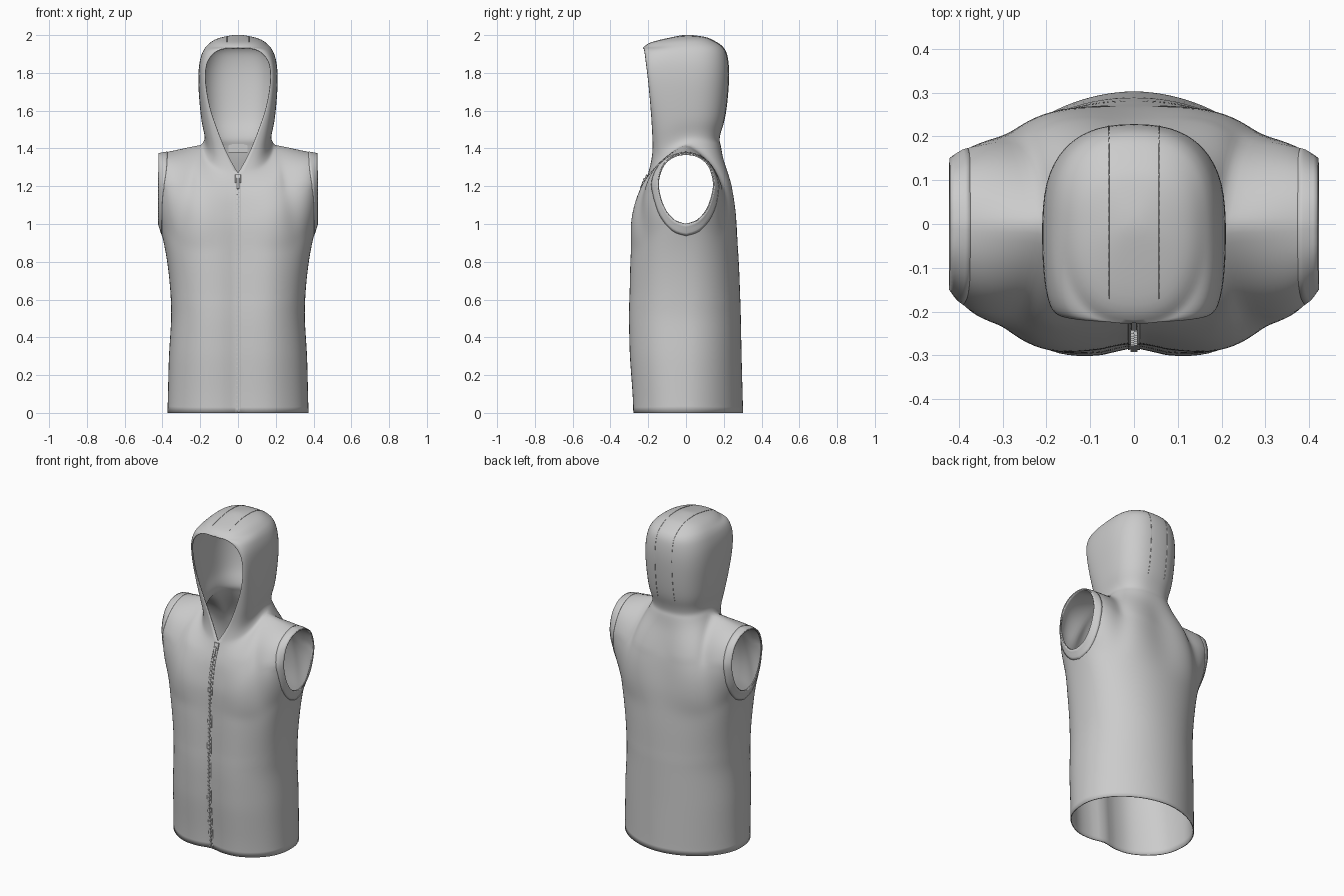
import bpy, bmesh, math
from mathutils import Vector, Matrix
from mathutils.bvhtree import BVHTree

if "Cube" in bpy.data.objects:
    bpy.data.objects.remove(bpy.data.objects["Cube"])

NECK, SHOULDER = 14, 10          # columns along neck seam and shoulder seam
NU = NECK + SHOULDER


def table(tab, z):
    """Linear lookup in (z, value) pairs."""
    for (z0, a), (z1, b) in zip(tab, tab[1:]):
        if z <= z1:
            return a + (b - a) * (z - z0) / (z1 - z0)
    return tab[-1][1]


def spline(pts, n):
    """Catmull-Rom through pts (any dimension), n samples per span."""
    p = [pts[0]] + list(pts) + [pts[-1]]
    out = []
    for i in range(1, len(p) - 2):
        for k in range(n):
            t = k / n
            out.append([0.5 * (2 * b + (c - a) * t + (2 * a - 5 * b + 4 * c - d) * t * t
                               + (3 * b - a - 3 * c + d) * t ** 3)
                        for a, b, c, d in zip(p[i - 1], p[i], p[i + 1], p[i + 2])])
    return out + [list(pts[-1])]


def add_grid(bm, rows, flip=False):
    """Quads between equal-length rows of points."""
    vs = [[bm.verts.new(p) for p in r] for r in rows]
    for a, b in zip(vs, vs[1:]):
        for i in range(len(a) - 1):
            f = [a[i], a[i + 1], b[i + 1], b[i]]
            bm.faces.new(f[::-1] if flip else f)


def finish(name, bm, thickness=0, offset=-1, smooth=True):
    me = bpy.data.meshes.new(name)
    bm.to_mesh(me)
    ob = bpy.data.objects.new(name, me)
    bpy.context.collection.objects.link(ob)
    if smooth:
        for p in me.polygons:
            p.use_smooth = True
    if thickness:
        m = ob.modifiers.new("thickness", 'SOLIDIFY')
        m.thickness, m.offset = thickness, offset
    return ob


def sc(i, n, p=0.8):
    """Superellipse sine, cosine at step i of n over a quarter turn."""
    a = math.pi / 2 * i / n
    return max(0, math.sin(a)) ** p, max(0, math.cos(a)) ** p


# Torso profiles: half width, front depth, back depth by height
WIDTH = [(0, .374), (.3, .367), (.52, .352), (.7, .363), (.85, .383), (.95, .405), (1, .42)]
FRONT = [(0, .278), (.1, .282), (.3, .297), (.5, .302), (.8, .294), (1, .277), (1.15, .245), (1.27, .2)]
BACK = [(0, .303), (.3, .295), (.6, .289), (.8, .282), (1, .264), (1.2, .232), (1.35, .194), (1.42, .185)]
CHEST = .85

# Armhole half outline (depth, height), bottom to top
ARM = [(0, 1.0), (.06, 1.02), (.112, 1.08), (.143, 1.17), (.145, 1.24), (.118, 1.315), (.062, 1.36), (0, 1.372)]
ARM_X = .42

# Hood levels: opening edge x, y, z / side half width, z / back y, z
HOOD = [(0, -.20, 1.27, .19, 1.43, .185, 1.42), (.035, -.185, 1.33, .178, 1.455, .178, 1.445),
        (.07, -.177, 1.40, .18, 1.49, .187, 1.49), (.11, -.18, 1.50, .194, 1.55, .206, 1.55),
        (.15, -.188, 1.62, .204, 1.64, .22, 1.64), (.172, -.2, 1.75, .211, 1.75, .229, 1.75),
        (.165, -.212, 1.85, .207, 1.84, .229, 1.83), (.12, -.22, 1.91, .194, 1.895, .22, 1.895),
        (.06, -.224, 1.93, .18, 1.925, .204, 1.93), (0, -.226, 1.935, .162, 1.948, .18, 1.953),
        (0, -.19, 1.962, .127, 1.975, .132, 1.98), (0, -.08, 1.988, .07, 1.993, .09, 1.993),
        (0, 0, 2.004, 0, 2.004, 0, 2.004)]


def hood_arc(row):
    xe, ye, ze, w, zs, yb, zb = row
    xe = max(0, xe)
    front, back = [], []
    for i in range(NECK + 1):
        s, c = sc(i, NECK)
        k = math.cos(math.pi / 2 * i / NECK)
        front.append(Vector((xe + (w - xe) * s, ye * c, zs + (ze - zs) * k)))
        back.append(Vector((w * s, yb * c, zs + (zb - zs) * k)))
    return front, back              # each runs centre -> side


def torso_ring(v, side):
    """One ring quarter from centre to side; the top ring rises to the armhole."""
    pts = []
    for i in range(NU + 1):
        s, c = sc(i, NU, .8 - .09 * v if side < 0 else 1.06 - .14 * v)
        z = v * (CHEST + .15 * math.sin(math.pi / 2 * i / NU) ** 6)
        d = table(FRONT if side < 0 else BACK, z)
        pts.append(Vector((table(WIDTH, z) * s, side * d * c, z)))
    return pts


def upper_panel(side):
    """Coons patch between chest ring, centre line, armhole and neck/shoulder."""
    bot = torso_ring(1, side)
    neck = hood_arc(HOOD[0])[0 if side < 0 else 1]
    tip = Vector((ARM_X, 0, ARM[-1][1]))
    top = neck + [neck[-1].lerp(tip, k / SHOULDER) for k in range(1, SHOULDER + 1)]
    arm = [Vector((ARM_X, side * y, z)) for y, z in spline(ARM, 4)]
    n = len(arm) - 1
    rows = []
    for j in range(n + 1):
        v = j / n
        z = CHEST + (top[0].z - CHEST) * v
        left = Vector((0, side * table(FRONT if side < 0 else BACK, z), z))
        row = []
        for i in range(NU + 1):
            u = i / NU
            p = ((1 - v) * bot[i] + v * top[i] + (1 - u) * left + u * arm[j]
                 - (1 - u) * (1 - v) * bot[0] - u * (1 - v) * bot[NU]
                 - (1 - u) * v * top[0] - u * v * top[NU])
            # fuller cloth beside the armholes
            p.y += side * (.03 if side < 0 else .022) * math.sin(math.pi * u ** 2.2) * math.sin(math.pi * v)
            row.append(p)
        rows.append(row)
    return rows


# Vest shell: torso, shoulders and hood as one continuous cloth
bm = bmesh.new()
for side in (-1, 1):
    add_grid(bm, [torso_ring(k / 28, side) for k in range(29)], side > 0)
    add_grid(bm, upper_panel(side), side > 0)
levels = [hood_arc(r) for r in spline(HOOD, 4)]
add_grid(bm, [l[0] for l in levels])
add_grid(bm, [l[1] for l in levels], True)
geo = bmesh.ops.duplicate(bm, geom=bm.verts[:] + bm.faces[:])["geom"]
for v in [g for g in geo if isinstance(g, bmesh.types.BMVert)]:
    v.co.x = -v.co.x
bmesh.ops.reverse_faces(bm, faces=[g for g in geo if isinstance(g, bmesh.types.BMFace)])
bmesh.ops.remove_doubles(bm, verts=bm.verts, dist=.0004)
bmesh.ops.dissolve_degenerate(bm, edges=bm.edges, dist=.0003)
inner = [v for v in bm.verts if not v.is_boundary]
for k in range(12):                 # extra passes soften the chest and armpit only
    bmesh.ops.smooth_vert(bm, verts=inner if k < 5 else [v for v in inner if .6 < v.co.z < 1.2], factor=.5,
                          use_axis_x=True, use_axis_y=True, use_axis_z=True)
for v in bm.verts:                  # chest lobes and dip along the zip
    if v.co.y < 0 and v.co.z < 1.27:
        fade = min(1, (1.27 - v.co.z) / .45)
        x = abs(v.co.x)
        v.co.y += fade * (.018 * math.exp(-(x / .05) ** 2) - .012 * math.exp(-((x - .18) / .09) ** 2))
bmesh.ops.recalc_face_normals(bm, faces=bm.faces)
bm.normal_update()
if BVHTree.FromBMesh(bm).ray_cast(Vector((.1, -1, .5)), Vector((0, 1, 0)))[1].y > 0:
    bmesh.ops.reverse_faces(bm, faces=bm.faces)
    bm.normal_update()
tree = BVHTree.FromBMesh(bm)
finish("hooded_vest", bm, .006)


def front_y(x, z):
    hit = tree.ray_cast(Vector((x + .001, -1, max(z, .004))), Vector((0, 1, 0)))[0]
    return hit.y


# Armhole bands hugging the cloth
loop = [(-y, z) for y, z in spline(ARM, 4)] + [(y, z) for y, z in spline(ARM, 4)[::-1]][1:]
for name, sx in (("armhole_band_right", 1), ("armhole_band_left", -1)):
    b = bmesh.new()
    rows = []
    for k in range(5):
        row = []
        for y, z in loop:
            f = 1 + .03 * k
            drop = .008 * k * max(0, 1.2 - z) / .2
            guess = Vector((sx * (ARM_X - .011 * k), y * f, 1.2 + (z - 1.2) * f - drop))
            loc, nor = tree.find_nearest(guess)[:2]
            row.append(loc + nor * (.0025 if k < 4 else .0005))
        rows.append(row)
    add_grid(b, rows, sx > 0)
    bmesh.ops.remove_doubles(b, verts=b.verts, dist=.0001)
    finish(name, b, .002, 0)

# Zip tape
b = bmesh.new()
add_grid(b, [[Vector((x, front_y(x, z) - .0015, z)) for x in (-.014, -.007, 0, .007, .014)]
             for z in [1.25 * k / 50 for k in range(51)]])
finish("zip_tape", b, .002, 0)

# Zip teeth, alternating left and right
b = bmesh.new()
for k in range(96):
    z = .008 + k * .0126
    m = Matrix.Translation((.004 * (-1) ** k, front_y(0, z) - .005, z)) @ Matrix.Diagonal((.009, .008, .007, 1))
    bmesh.ops.create_cube(b, size=1, matrix=m)
finish("zip_teeth", b, smooth=False)

# Zip slider and pull tab, leaning with the chest
for name, z, size, gap in (("zip_slider", 1.24, (.03, .008, .045), .004), ("zip_pull", 1.215, (.014, .004, .06), .012)):
    b = bmesh.new()
    m = (Matrix.Translation((0, front_y(0, z) - gap, z)) @ Matrix.Rotation(-.35, 4, 'X')
         @ Matrix.Diagonal((*size, 1)))
    bmesh.ops.create_cube(b, size=1, matrix=m)
    bmesh.ops.bevel(b, geom=b.edges[:], offset=.001, segments=1, affect='EDGES')
    finish(name, b, smooth=False)

# Hood seams framing the centre panel
for name, x in (("hood_seam_right", .058), ("hood_seam_left", -.058)):
    pts = []
    for k in range(41):
        a = math.radians(123 - 163 * k / 40)
        hit = tree.ray_cast(Vector((x, 0, 1.7)), Vector((0, math.cos(a), math.sin(a))))[0]
        if hit:
            pts.append(hit)
    cu = bpy.data.curves.new(name, 'CURVE')
    cu.dimensions, cu.bevel_depth, cu.bevel_resolution = '3D', .0018, 1
    sp = cu.splines.new('POLY')
    sp.points.add(len(pts) - 1)
    for q, p in zip(sp.points, pts):
        q.co = (*p, 1)
    bpy.context.collection.objects.link(bpy.data.objects.new(name, cu))

# Plain patch inside the nape
b = bmesh.new()
hit = tree.ray_cast(Vector((.001, 0, 1.4)), Vector((0, 1, 0)))[0]
bmesh.ops.create_cube(b, size=1, matrix=Matrix.Translation((0, hit.y - .01, 1.4))
                      @ Matrix.Diagonal((.1, .004, .045, 1)))
finish("neck_patch", b, smooth=False)
